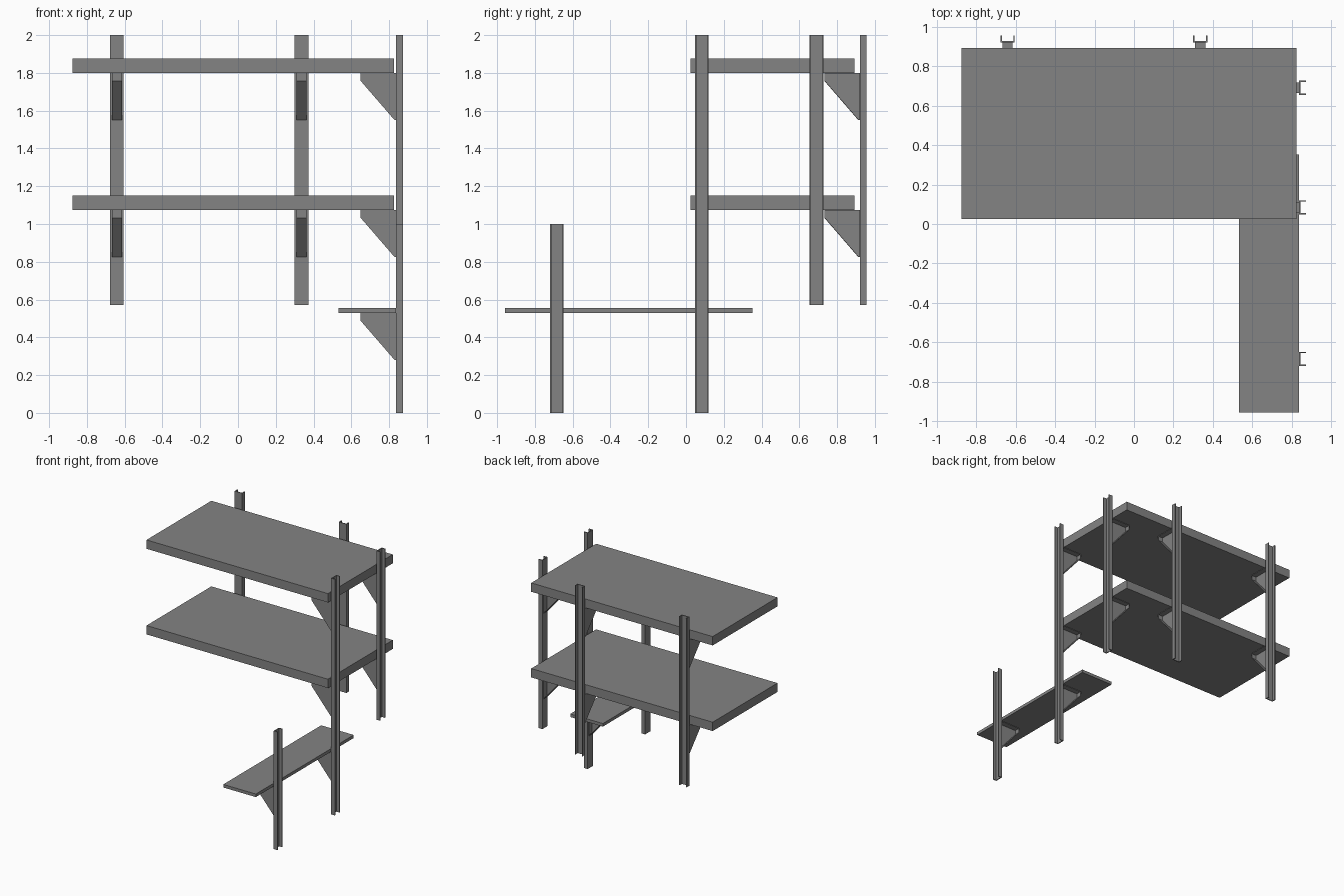
import bpy
import bmesh
from mathutils import Matrix, Vector

cube = bpy.data.objects.get("Cube")
if cube:
    bpy.data.objects.remove(cube, do_unlink=True)

GREY = (0.23, 0.23, 0.23, 1)
grey = bpy.data.materials.new("plain grey")
grey.use_nodes = True
grey.diffuse_color = GREY
grey.node_tree.nodes["Principled BSDF"].inputs["Base Color"].default_value = GREY


def finish(name, bm, matrix=Matrix()):
    bmesh.ops.recalc_face_normals(bm, faces=bm.faces)
    mesh = bpy.data.meshes.new(name)
    bm.to_mesh(mesh)
    bm.free()
    mesh.materials.append(grey)
    obj = bpy.data.objects.new(name, mesh)
    obj.matrix_world = matrix
    bpy.context.collection.objects.link(obj)
    return obj


def extrude(bm, points, offset):
    """Extrude a flat outline into a solid and return its end face."""
    face = bm.faces.new([bm.verts.new(p) for p in points])
    result = bmesh.ops.extrude_face_region(bm, geom=[face], use_keep_orig=True)
    verts = [v for v in result["geom"] if isinstance(v, bmesh.types.BMVert)]
    bmesh.ops.translate(bm, verts=verts, vec=offset)
    return [f for f in result["geom"] if isinstance(f, bmesh.types.BMFace)][0]


def board(name, x0, x1, y0, y1, z0, z1):
    bm = bmesh.new()
    outline = [(x0, y0, z0), (x1, y0, z0), (x1, y1, z0), (x0, y1, z0)]
    extrude(bm, outline, Vector((0, 0, z1 - z0)))
    finish(name, bm)


# Wall frames: local -y points out from the wall, the wall side is +y
def back_wall(x, z):
    return Matrix.Translation((x, 0.92, z))


def side_wall(y, z):
    return Matrix.Translation((0.837, y, z)) @ Matrix.Rotation(-1.5707963, 4, 'Z')


HALF, DEPTH, SHEET = 0.036, 0.036, 0.007


def upright(name, matrix, height):
    """Channel post, open toward the wall."""
    inner = HALF - SHEET
    right = [(HALF, 0), (HALF, DEPTH), (inner, DEPTH), (inner, SHEET)]
    outline = right + [(-x, y) for x, y in reversed(right)]
    bm = bmesh.new()
    extrude(bm, [(x, y, 0) for x, y in outline], Vector((0, 0, height)))
    finish(name, bm, matrix)


def bracket(name, matrix, open_side):
    """Tapered folded-sheet bracket with one open, rimmed side."""
    half = 0.026
    outline = [(0, 0), (-0.188, 0), (-0.188, -0.042), (-0.008, -0.25), (0, -0.25)]
    bm = bmesh.new()
    end = extrude(bm, [(-half * open_side, y, z) for y, z in outline],
                  Vector((2 * half * open_side, 0, 0)))
    # Hollow out the open side, leaving a thin rim and the far plate
    bmesh.ops.recalc_face_normals(bm, faces=bm.faces)
    bmesh.ops.inset_region(bm, faces=[end], thickness=0.0035, use_even_offset=True)
    result = bmesh.ops.extrude_face_region(bm, geom=[end])
    bmesh.ops.delete(bm, geom=[end], context='FACES_ONLY') if end.is_valid else None
    verts = [v for v in result["geom"] if isinstance(v, bmesh.types.BMVert)]
    bmesh.ops.translate(bm, verts=verts,
                        vec=Vector((-(2 * half - SHEET) * open_side, 0, 0)))
    finish(name, bm, matrix)


# Shelves
LOWER, UPPER, SMALL = 1.075, 1.80, 0.53
for label, z in (("lower", LOWER), ("upper", UPPER)):
    board(label + "_shelf", -0.875, 0.825, 0.025, 0.893, z, z + 0.075)
board("small_side_shelf", 0.532, 0.837, -0.957, 0.353, SMALL, SMALL + 0.026)

# Back uprights with their brackets
for label, x in (("right", -0.641), ("left", 0.336)):
    upright("back_upright_" + label, back_wall(x, 0.57), 1.43)
    for z in (LOWER, UPPER):
        bracket("back_bracket_" + label, back_wall(x, z), 1)

# Side uprights with their brackets
side_posts = (
    ("rear", 0.691, 0.57, 2.0, (LOWER, UPPER)),
    ("middle", 0.084, 0, 2.0, (SMALL, LOWER, UPPER)),
    ("front", -0.684, 0, 1.0, (SMALL,)),
)
for label, y, bottom, top, levels in side_posts:
    upright("side_upright_" + label, side_wall(y, bottom), top - bottom)
    for z in levels:
        bracket("side_bracket_" + label, side_wall(y, z), -1)
